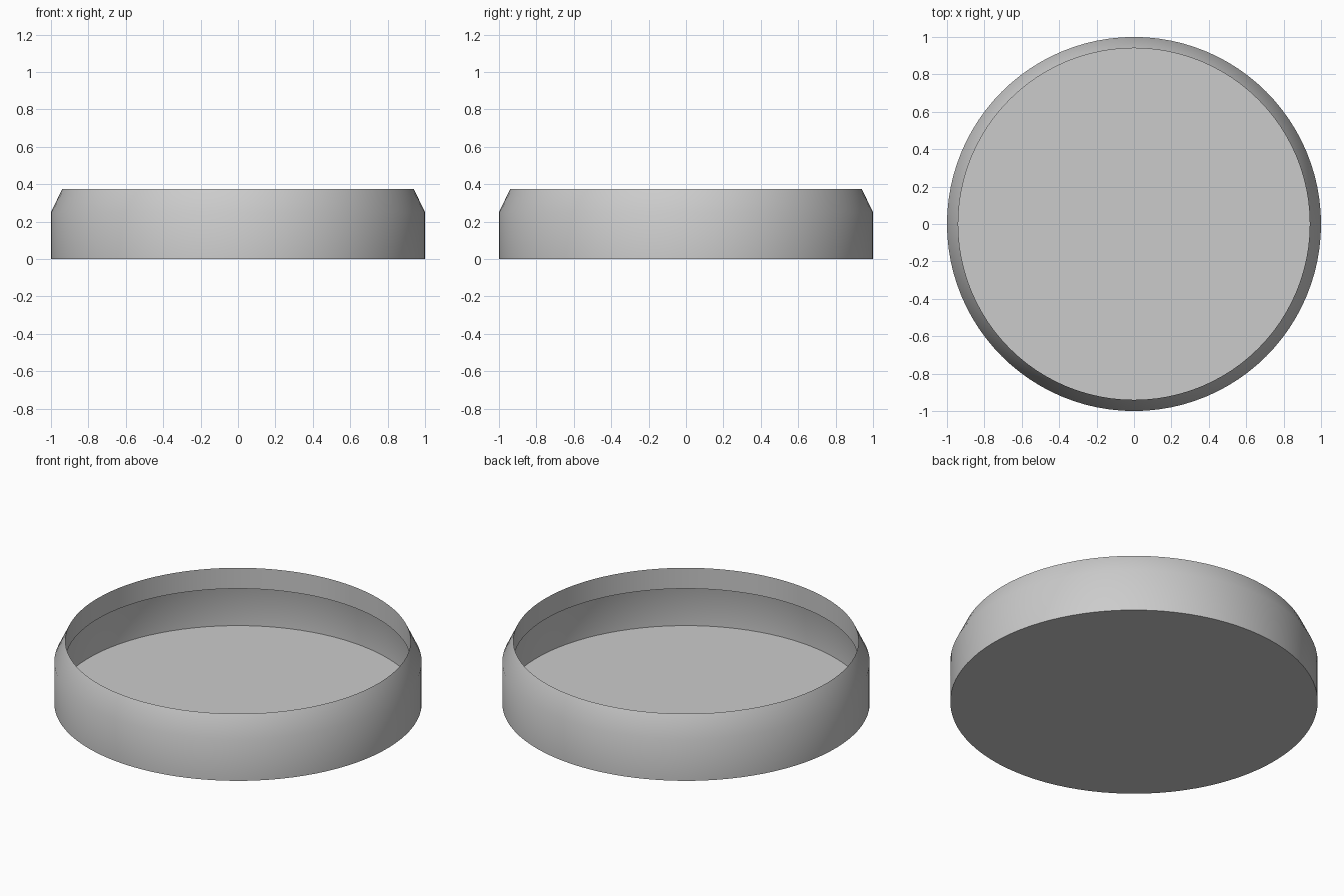
import bpy, bmesh, math

if "Cube" in bpy.data.objects:
    bpy.data.objects.remove(bpy.data.objects["Cube"])

SEGMENTS = 96


def lathe(name, profile, cap_bottom=False):
    """Revolve (radius, z) points around z into a thin shell."""
    bm = bmesh.new()
    rings = []
    for r, z in profile:
        rings.append([bm.verts.new((r * math.cos(2 * math.pi * i / SEGMENTS),
                                    r * math.sin(2 * math.pi * i / SEGMENTS), z))
                      for i in range(SEGMENTS)])
    for a, b in zip(rings, rings[1:]):
        for i in range(SEGMENTS):
            j = (i + 1) % SEGMENTS
            bm.faces.new((a[i], a[j], b[j], b[i]))
    if cap_bottom:
        bm.faces.new(list(reversed(rings[0])))
    mesh = bpy.data.meshes.new(name)
    bm.to_mesh(mesh)
    bm.free()
    obj = bpy.data.objects.new(name, mesh)
    bpy.context.collection.objects.link(obj)
    bpy.ops.object.select_all(action='DESELECT')
    obj.select_set(True)
    bpy.context.view_layer.objects.active = obj
    bpy.ops.object.shade_smooth_by_angle(angle=math.radians(30))
    return obj


# Round tray: flat floor, straight wall, tapered shoulder, lip folded down inside
lathe("round_tray",
      [(1.0, 0.0), (1.0, 0.25), (0.94, 0.375), (0.94, 0.25)],
      cap_bottom=True)
